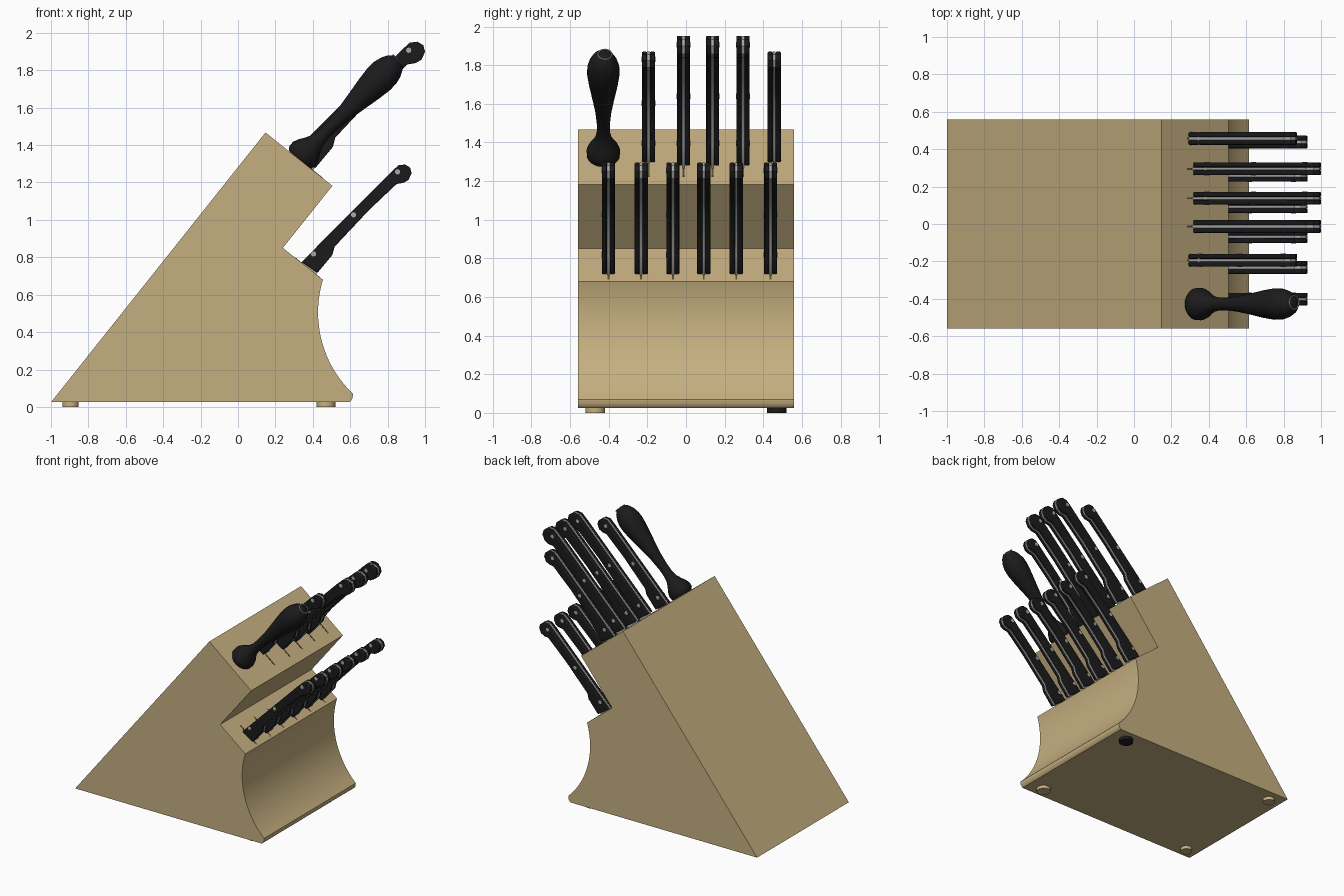
import bpy, bmesh, math
from mathutils import Vector, Matrix

if "Cube" in bpy.data.objects:
    bpy.data.objects.remove(bpy.data.objects["Cube"])


def material(name, rgb):
    m = bpy.data.materials.new(name)
    m.diffuse_color = (*rgb, 1)
    m.use_nodes = True
    m.node_tree.nodes["Principled BSDF"].inputs["Base Color"].default_value = m.diffuse_color
    return m


WOOD = material("light_wood", (0.56, 0.43, 0.215))
BLACK = material("black_plastic", (0.011, 0.011, 0.012))
STEEL = material("steel_grey", (0.40, 0.40, 0.40))
SLOT = material("slot_brown", (0.10, 0.075, 0.04))


def finish(name, bm, mat, smooth=None):
    bmesh.ops.recalc_face_normals(bm, faces=bm.faces)
    me = bpy.data.meshes.new(name)
    bm.to_mesh(me)
    bm.free()
    me.materials.append(mat)
    ob = bpy.data.objects.new(name, me)
    bpy.context.collection.objects.link(ob)
    if smooth:
        bpy.context.view_layer.objects.active = ob
        ob.select_set(True)
        bpy.ops.object.shade_smooth_by_angle(angle=math.radians(smooth))
        ob.select_set(False)
    return ob


def prism(name, pts, y0, y1, mat, smooth=None, bevel=0):
    """Extrude an x-z outline along y."""
    bm = bmesh.new()
    f = bm.faces.new([bm.verts.new((x, y0, z)) for x, z in pts])
    r = bmesh.ops.extrude_face_region(bm, geom=[f])
    bmesh.ops.translate(bm, vec=(0, y1 - y0, 0),
                        verts=[v for v in r["geom"] if isinstance(v, bmesh.types.BMVert)])
    ob = finish(name, bm, mat, smooth)
    if bevel:
        b = ob.modifiers.new("soft_edges", 'BEVEL')
        b.width, b.segments = bevel, 2
        b.limit_method, b.angle_limit = 'ANGLE', math.radians(50)
    return ob


def disc(name, loc, radius, depth, mat, axis='Z', sides=24):
    bm = bmesh.new()
    rot = Matrix.Rotation(math.pi / 2, 4, 'X') if axis == 'Y' else Matrix()
    bmesh.ops.create_cone(bm, cap_ends=True, segments=sides, radius1=radius, radius2=radius,
                          depth=depth, matrix=Matrix.Translation(loc) @ rot)
    return finish(name, bm, mat, 40)


# Block with a stepped front and concave lower face
outline = [(-1, 0.025), (0.147, 1.467), (0.505, 1.182), (0.24, 0.85)]
for i in range(25):
    z = 0.68 - i * (0.68 - 0.07) / 24
    outline.append((1.028 - math.sqrt(0.36 - (z - 0.505) ** 2), z))
outline += [(0.613, 0.05), (0.606, 0.035), (0.595, 0.025)]
prism("knife_block", outline, -0.56, 0.56, WOOD, 30)

# Feet, one of them black
for x, r in ((-0.895, 0.043), (0.47, 0.051)):
    for y in (-0.47, 0.47):
        disc("foot", (x, y, 0.0135), r, 0.027, BLACK if x > 0 and y > 0 else WOOD)

# Knives: one handle outline, scaled and moved for each slot
HANDLE = [(0.34, 0.775), (0.82, 1.257), (0.858, 1.292), (0.893, 1.296), (0.92, 1.28),
          (0.928, 1.25), (0.912, 1.214), (0.885, 1.198), (0.848, 1.192), (0.70, 1.052),
          (0.516, 0.856), (0.505, 0.813), (0.425, 0.717)]
BLADE = [(0.35, 0.785), (0.43, 0.73), (0.36, 0.62), (0.27, 0.70)]
RIVETS = [(0.404, 0.818), (0.618, 1.027), (0.853, 1.257)]


def knife(y, ox, oz, s):
    def place(pts):
        return [(ox + (x - 0.34) * s, oz + (z - 0.717) * s) for x, z in pts]
    prism("handle_tang", place(HANDLE), y - 0.0075, y + 0.0075, STEEL, 35)
    for side in (-1, 1):
        prism("handle_scale", place(HANDLE), y + side * 0.0075, y + side * 0.034, BLACK, 35, 0.006)
    prism("blade", place(BLADE), y - 0.005, y + 0.005, STEEL)
    for x, z in place(RIVETS):
        disc("rivet", (x, y, z), 0.014, 0.071, STEEL, 'Y', 16)


def slot(y, a, b, t0, t1):
    """Thin dark plate on the sloping face running from a to b."""
    a, b = Vector(a), Vector(b)
    d = b - a
    n = Vector((-d.y, d.x)).normalized() * 0.002
    p, q = a + d * t0, a + d * t1
    prism("slot", [p - n, q - n, q + n, p + n], y - 0.005, y + 0.005, SLOT)


UPPER = ((0.147, 1.467), (0.505, 1.182))
LOWER = ((0.24, 0.85), (0.452, 0.68))
for y in (-0.402, -0.232, -0.068, 0.092, 0.26, 0.438):
    knife(y, 0.34, 0.717, 1.0)
    slot(y, *LOWER, 0.3, 0.95)
for y, big in ((-0.194, 0), (-0.013, 1), (0.138, 1), (0.295, 1), (0.457, 0)):
    if big:
        knife(y, 0.315, 1.278, 1.165)
    else:
        knife(y, 0.29, 1.297, 0.99)
    slot(y, *UPPER, 0.38, 0.85)

# Sharpening rod handle: a lathed profile (distance along axis, radius)
PROFILE = [(-0.02, 0), (-0.02, 0.07), (0, 0.085), (0.03, 0.087), (0.06, 0.076), (0.09, 0.058),
           (0.125, 0.042), (0.17, 0.034), (0.23, 0.034), (0.32, 0.042), (0.42, 0.058),
           (0.52, 0.075), (0.59, 0.084), (0.64, 0.083), (0.68, 0.073), (0.715, 0.056),
           (0.735, 0.036), (0.745, 0)]
tilt = Matrix.Translation((0.335, -0.428, 1.335)) @ Matrix.Rotation(math.radians(45), 4, 'Y')
bm = bmesh.new()
vs = [bm.verts.new((r, 0, t)) for t, r in PROFILE]
es = [bm.edges.new(p) for p in zip(vs, vs[1:])]
bmesh.ops.spin(bm, geom=vs + es, cent=(0, 0, 0), axis=(0, 0, 1), angle=math.tau, steps=32)
bmesh.ops.remove_doubles(bm, verts=bm.verts, dist=0.0005)
bm.transform(tilt)
finish("sharpener_handle", bm, BLACK, 50)

# Hanging ring at the end of the sharpener
bpy.ops.mesh.primitive_torus_add(major_radius=0.036, minor_radius=0.004,
                                 major_segments=28, minor_segments=8)
ring = bpy.context.object
ring.name = "hanging_ring"
ring.matrix_world = tilt @ Matrix.Translation((0, 0.008, 0.737))
ring.data.materials.append(STEEL)
bpy.ops.object.shade_smooth_by_angle()
